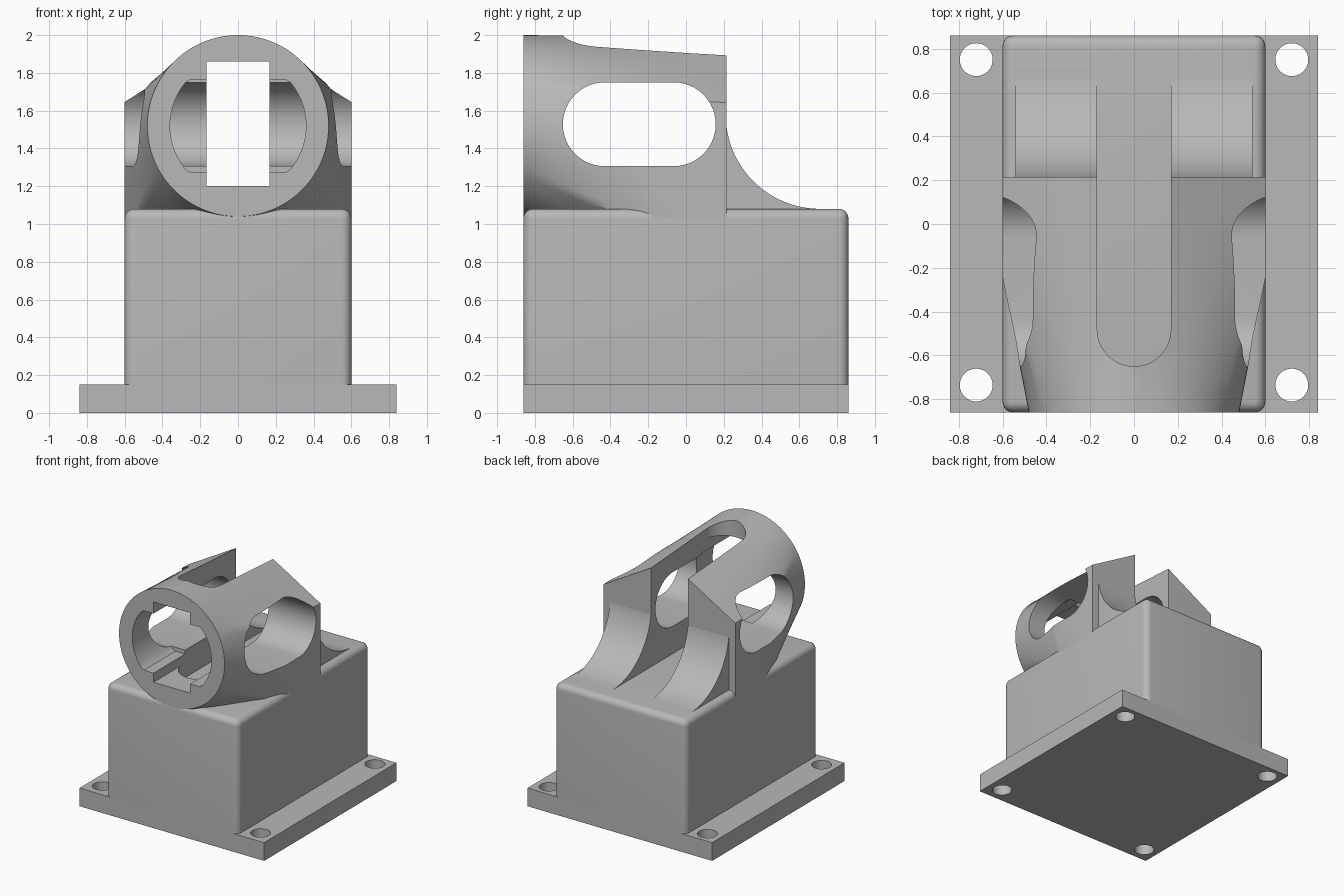
import bpy, bmesh
from math import sin, cos, pi, radians

cube = bpy.data.objects.get("Cube")
if cube:
    bpy.data.objects.remove(cube, do_unlink=True)

grey = bpy.data.materials.new("plain_grey")
grey.use_nodes = True
COLOUR = (0.48, 0.48, 0.48, 1)
grey.diffuse_color = COLOUR
grey.node_tree.nodes["Principled BSDF"].inputs["Base Color"].default_value = COLOUR


def to_object(name, bm):
    bmesh.ops.recalc_face_normals(bm, faces=bm.faces[:])
    mesh = bpy.data.meshes.new(name)
    bm.to_mesh(mesh)
    bm.free()
    mesh.materials.append(grey)
    obj = bpy.data.objects.new(name, mesh)
    bpy.context.collection.objects.link(obj)
    return obj


def loft(name, rings):
    """Skin closed rings of equal length and cap both ends."""
    bm = bmesh.new()
    loops = [[bm.verts.new(p) for p in ring] for ring in rings]
    n = len(loops[0])
    for a, b in zip(loops, loops[1:]):
        for i in range(n):
            j = (i + 1) % n
            bm.faces.new((a[i], a[j], b[j], b[i]))
    bm.faces.new(loops[0])
    bm.faces.new(loops[-1])
    return to_object(name, bm)


def prism(name, pts, axis, lo, hi):
    """Extrude a 2D outline along an axis."""
    place = {"x": lambda u, v, h: (h, u, v),
             "y": lambda u, v, h: (u, h, v),
             "z": lambda u, v, h: (u, v, h)}[axis]
    return loft(name, [[place(u, v, h) for u, v in pts] for h in (lo, hi)])


def rect(u0, u1, v0, v1):
    return [(u0, v0), (u1, v0), (u1, v1), (u0, v1)]


def arc(cu, cv, r, start, end, steps=24):
    return [(cu + r * cos(radians(start + (end - start) * i / steps)),
             cv + r * sin(radians(start + (end - start) * i / steps)))
            for i in range(steps + 1)]


def circle(cu, cv, r, n=48):
    return arc(cu, cv, r, 0, 360, n)[:-1]


def boolean(obj, cutters, operation="DIFFERENCE"):
    for cutter in cutters:
        bpy.ops.object.select_all(action="DESELECT")
        bpy.context.view_layer.objects.active = obj
        obj.select_set(True)
        mod = obj.modifiers.new("cut", "BOOLEAN")
        mod.operation = operation
        mod.solver = "EXACT"
        mod.object = cutter
        bpy.ops.object.modifier_apply(modifier=mod.name)


def smooth(obj):
    bpy.ops.object.select_all(action="DESELECT")
    bpy.context.view_layer.objects.active = obj
    obj.select_set(True)
    bpy.ops.object.shade_smooth_by_angle(angle=radians(30))


# Mounting plate with four screw holes
plate = prism("mounting_plate", rect(-0.84, 0.84, -0.86, 0.86), "z", 0, 0.15)
holes = [prism("hole_cutter", circle(x, y, 0.075), "z", -0.1, 0.3)
         for x in (-0.72, 0.72) for y in (-0.735, 0.75)]
boolean(plate, holes)

# Body block, rounded on its upright and top edges
body = prism("body_block", rect(-0.6, 0.6, -0.86, 0.86), "z", 0.15, 1.08)
bm = bmesh.new()
bm.from_mesh(body.data)
edges = [e for e in bm.edges if max(v.co.z for v in e.verts) > 1]
bmesh.ops.bevel(bm, geom=edges, offset=0.05, segments=6, profile=0.5, affect="EDGES")
bm.to_mesh(body.data)
bm.free()

# Housing: round at the front, hexagonal at the back, trimmed to the block width
FRONT, BACK, AXIS_Z = -0.86, 0.215, 1.52
SIDES, STEPS = 120, 14
rings = []
for s in range(STEPS + 1):
    t = s / STEPS
    ring = []
    for i in range(SIDES):
        a = 2 * pi * i / SIDES
        hex_r = 0.69 / cos((a + pi / 6) % (pi / 3) - pi / 6)
        r = 0.48 * (1 - t) + hex_r * t
        z = AXIS_Z * (1 - t) + 1.193 * t
        ring.append((r * cos(a), FRONT + (BACK - FRONT) * t, z + r * sin(a)))
    rings.append(ring)
housing = loft("housing", rings)
trim = prism("trim_cutter", rect(-0.6, 0.6, 0.9, 2.2), "y", -1, 1)
boolean(housing, [trim], "INTERSECT")

# Open top slot, side windows and the keyed front opening
slot = prism("slot_cutter", arc(0, -0.482, 0.168, 180, 360) + [(0.168, 1), (-0.168, 1)],
             "z", 1.06, 2.3)
window = prism("window_cutter",
               arc(-0.43, 1.528, 0.222, 90, 270) + arc(-0.065, 1.528, 0.222, -90, 90),
               "x", -1, 1)
flat = 0.245
bore = prism("bore_cutter",
             [(u, AXIS_Z + max(-flat, min(flat, v))) for u, v in circle(0, 0, 0.36, 64)],
             "y", -1, -0.45)
key = prism("key_cutter", rect(-0.166, 0.166, 1.2, 1.86), "y", -1, -0.4)
boolean(housing, [slot, window, bore, key])

# Concave rear supports, split by the slot
supports = prism("rear_supports",
                 [(0.19, 1.0), (0.71, 1.0)] + arc(0.71, 1.58, 0.5, 270, 180) + [(0.19, 1.58)],
                 "x", -0.54, 0.54)
boolean(supports, [slot])

for cutter in holes + [trim, slot, window, bore, key]:
    bpy.data.objects.remove(cutter, do_unlink=True)
for part in (plate, body, housing, supports):
    smooth(part)
